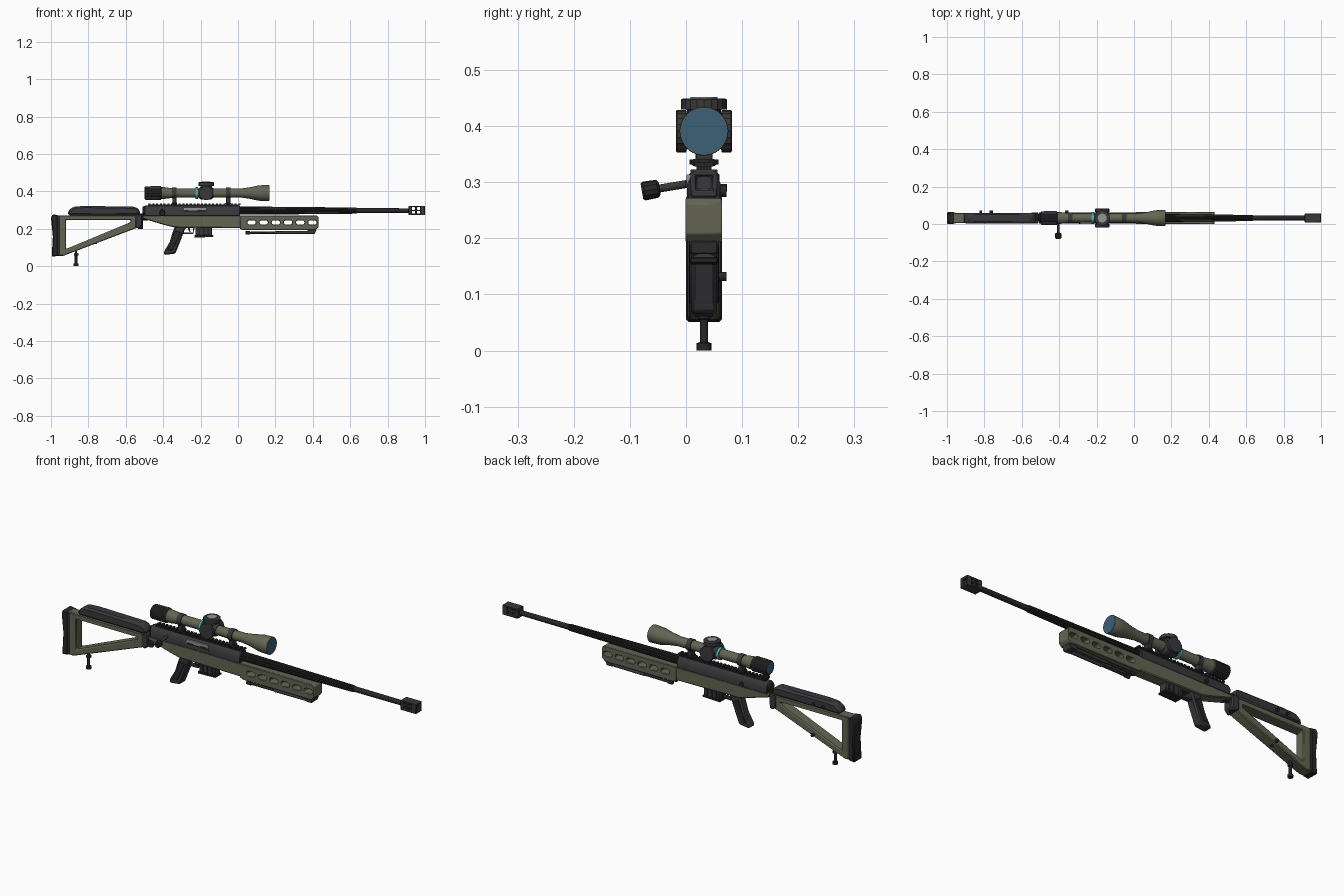
import bpy, bmesh, math
from mathutils import Vector, Matrix

if "Cube" in bpy.data.objects:
    bpy.data.objects.remove(bpy.data.objects["Cube"], do_unlink=True)

YC = 0.032   # centre plane of the body


def material(name, rgb):
    m = bpy.data.materials.new(name)
    m.use_nodes = True
    m.diffuse_color = (*rgb, 1)
    m.node_tree.nodes["Principled BSDF"].inputs["Base Color"].default_value = (*rgb, 1)
    return m


GREEN = material("olive green", (0.125, 0.13, 0.085))
DARK = material("dark grey", (0.04, 0.04, 0.045))
BLACK = material("near black", (0.02, 0.02, 0.022))
STEEL = material("light steel", (0.3, 0.3, 0.31))
GLASS = material("lens blue", (0.045, 0.12, 0.18))
TEAL = material("teal", (0.08, 0.42, 0.42))


def finish(name, bm, mat, bevel=0.0, cutter=None):
    """Turn a bmesh into an object, with optional cut and bevelled edges."""
    bmesh.ops.recalc_face_normals(bm, faces=bm.faces)
    me = bpy.data.meshes.new(name)
    bm.to_mesh(me)
    bm.free()
    ob = bpy.data.objects.new(name, me)
    bpy.context.collection.objects.link(ob)
    if mat:
        me.materials.append(mat)
    if cutter:
        mod = ob.modifiers.new("cut", "BOOLEAN")
        mod.operation, mod.object, mod.solver = "DIFFERENCE", cutter, "EXACT"
        bpy.context.view_layer.update()
        cut = bpy.data.meshes.new_from_object(ob.evaluated_get(bpy.context.evaluated_depsgraph_get()))
        ob.modifiers.clear()
        ob.data = cut
        bpy.data.objects.remove(cutter, do_unlink=True)
    if bevel:
        mod = ob.modifiers.new("bevel", "BEVEL")
        mod.width, mod.segments, mod.limit_method = bevel, 1, "ANGLE"
    ob.data.polygons.foreach_set("use_smooth", [True] * len(ob.data.polygons))
    ob.data.set_sharp_from_angle(angle=math.radians(32))
    return ob


def add_prism(bm, pts, width, yc=YC):
    """Side outline (x, z) pulled across the width."""
    f = bm.faces.new([bm.verts.new((x, yc - width / 2, z)) for x, z in pts])
    new = bmesh.ops.extrude_face_region(bm, geom=[f])["geom"]
    bmesh.ops.translate(bm, vec=(0, width, 0), verts=[v for v in new if isinstance(v, bmesh.types.BMVert)])


def rect(x0, x1, z0, z1):
    return [(x0, z0), (x1, z0), (x1, z1), (x0, z1)]


def prism(name, pts, width, mat, bevel=0.0, yc=YC, cutter=None):
    bm = bmesh.new()
    add_prism(bm, pts, width, yc)
    return finish(name, bm, mat, bevel, cutter)


def cutter_of(outlines, width):
    bm = bmesh.new()
    for pts in outlines:
        add_prism(bm, pts, width)
    ob = finish("cutter", bm, None)
    ob.hide_render = True
    return ob


def lathe(name, prof, mat, start, axis=(1, 0, 0), segs=32, flute=1.0):
    """Profile (distance, radius) spun round an axis; flute dents every other side."""
    bm = bmesh.new()
    rot = Vector(axis).to_track_quat("Z", "Y").to_matrix().to_4x4()
    place = Matrix.Translation(start) @ rot
    rings = []
    for d, r in prof:
        ring = []
        for i in range(segs):
            a = 2 * math.pi * i / segs
            k = r * (flute if i % 2 else 1)
            ring.append(bm.verts.new(place @ Vector((k * math.cos(a), k * math.sin(a), d))))
        rings.append(ring)
    for a, b in zip(rings, rings[1:]):
        for i in range(segs):
            bm.faces.new((a[i], a[i - 1], b[i - 1], b[i]))
    bm.faces.new(rings[0])
    bm.faces.new(rings[-1])
    return finish(name, bm, mat)


def rod(name, a, b, r, mat, segs=16, flute=1.0):
    d = Vector(b) - Vector(a)
    return lathe(name, [(0, r), (d.length, r)], mat, a, d, segs, flute)


# Shoulder stock: open triangular frame, pad, cheek rest, hinge
hole = cutter_of([[(-0.92, 0.092), (-0.92, 0.247), (-0.575, 0.247), (-0.575, 0.235)]], 0.3)
prism("stock_frame", [(-0.97, 0.055), (-0.935, 0.055), (-0.535, 0.207), (-0.515, 0.23),
                      (-0.515, 0.272), (-0.97, 0.272)], 0.054, GREEN, 0.004, cutter=hole)
prism("butt_pad", [(-0.996, 0.05), (-0.962, 0.055), (-0.962, 0.272), (-0.99, 0.278),
                   (-1.0, 0.26), (-0.99, 0.16)], 0.064, BLACK, 0.005)
prism("pad_plate", rect(-0.967, -0.955, 0.058, 0.272), 0.06, DARK, 0.002)
prism("cheek_rest", [(-0.91, 0.272), (-0.91, 0.295), (-0.88, 0.318), (-0.82, 0.322), (-0.55, 0.318),
                     (-0.525, 0.3), (-0.525, 0.272)], 0.056, DARK, 0.009)
for x in (-0.82, -0.765):
    rod("cheek_screw", (x, YC + 0.02, 0.29), (x, 0.073, 0.29), 0.007, BLACK, 12)
prism("stock_hinge", [(-0.55, 0.21), (-0.53, 0.2), (-0.512, 0.22), (-0.512, 0.278), (-0.55, 0.278)],
      0.06, DARK, 0.004)
rod("hinge_pin", (-0.522, 0.045, 0.2), (-0.522, 0.045, 0.282), 0.013, BLACK)
rod("hinge_link", (-0.535, YC, 0.26), (-0.48, YC, 0.26), 0.015, BLACK)
rod("sling_stud", (-0.762, YC + 0.02, 0.132), (-0.762, 0.072, 0.132), 0.008, BLACK, 12)
rod("strut_button", (-0.762, YC, 0.118), (-0.762, YC, 0.135), 0.007, BLACK, 12)

# Rear support peg
lathe("support_peg", [(0, 0.013), (0.013, 0.013), (0.015, 0.007), (0.055, 0.007), (0.057, 0.012),
                      (0.068, 0.012), (0.07, 0.005), (0.082, 0.005)], BLACK, (-0.866, YC, 0), (0, 0, 1), 20)

# Chassis and vented fore-end
prism("chassis", [(-0.51, 0.272), (-0.51, 0.255), (-0.4, 0.222), (-0.34, 0.207), (0.02, 0.203),
                  (0.02, 0.272)], 0.06, GREEN, 0.004)


def slot(x0, x1, z, r):
    arc = [math.pi * (i / 6 - 0.5) for i in range(7)]
    right = [(x1 - r + r * math.cos(a), z + r * math.sin(a)) for a in arc]
    return right + [(x0 + r - r * math.cos(a), z - r * math.sin(a)) for a in arc]


vents = [slot(0.05 + 0.065 * i, 0.095 + 0.065 * i, 0.234, 0.0115) for i in range(6)]
prism("fore_end", [(0.01, 0.2), (0.03, 0.193), (0.415, 0.193), (0.43, 0.208), (0.43, 0.262),
                   (0.42, 0.272), (0.01, 0.272)], 0.065, GREEN, 0.005, cutter=cutter_of(vents, 0.3))

# Folded support legs under the fore-end
for side in (-1, 1):
    y = YC + side * 0.017
    rod("folded_leg", (0.06, y, 0.178), (0.4, y, 0.181), 0.006, BLACK, 12)
    rod("leg_sleeve", (0.2, y, 0.179), (0.4, y, 0.181), 0.008, DARK, 12)
    rod("leg_foot", (0.04, y, 0.178), (0.065, y, 0.178), 0.009, BLACK, 12)
prism("leg_mount", [(0.37, 0.196), (0.375, 0.172), (0.41, 0.172), (0.42, 0.196)], 0.05, DARK, 0.003)

# Receiver: faceted section pulled along the length
bm = bmesh.new()
half = [(0.03, 0.268), (0.03, 0.297), (0.021, 0.316), (0.013, 0.324)]
section = half + [(-y, z) for y, z in reversed(half)]
face = bm.faces.new([bm.verts.new((-0.5, YC + y, z)) for y, z in section])
new = bmesh.ops.extrude_face_region(bm, geom=[face])["geom"]
bmesh.ops.translate(bm, vec=(0.51, 0, 0), verts=[v for v in new if isinstance(v, bmesh.types.BMVert)])
finish("receiver", bm, DARK, 0.003)
lathe("bolt_shroud", [(0, 0.018), (0.008, 0.025), (0.06, 0.025)], BLACK, (-0.51, YC, 0.298), segs=20)
prism("ejection_port", rect(-0.29, -0.17, 0.297, 0.314), 0.008, STEEL, yc=0.0045)
prism("port_lower_edge", [(-0.295, 0.29), (-0.165, 0.29), (-0.175, 0.3), (-0.21, 0.302), (-0.22, 0.297),
                          (-0.285, 0.3)], 0.009, BLACK, yc=0.004)
rod("bolt_release", (-0.36, 0.055, 0.284), (-0.36, 0.072, 0.284), 0.01, BLACK, 12)

# Accessory rail
prism("rail_base", rect(-0.48, 0.008, 0.318, 0.33), 0.026, BLACK)
for i in range(25):
    x = -0.478 + i * 0.02
    prism("rail_tooth", rect(x, x + 0.011, 0.328, 0.336), 0.034, BLACK)

# Bolt handle
rod("bolt_arm", (-0.405, 0.02, 0.3), (-0.405, -0.052, 0.288), 0.007, DARK, 12)
lathe("bolt_knob", [(0, 0.011), (0.004, 0.016), (0.028, 0.017), (0.032, 0.014)], BLACK,
      (-0.405, -0.047, 0.289), (0, -1, -0.17), 24, 0.94)

# Barrel and muzzle brake
lathe("fluted_barrel", [(0, 0.022), (0.05, 0.022), (0.63, 0.0165), (0.64, 0.013)], BLACK,
      (0.0, YC, 0.297), segs=24, flute=0.84)
lathe("barrel_tip", [(0, 0.0135), (0.29, 0.0125)], BLACK, (0.63, YC, 0.297), segs=20)
ports = cutter_of([rect(x, x + 0.017, z, z + 0.015) for x in (0.929, 0.957) for z in (0.281, 0.301)]
                  + [rect(0.984, 1.01, 0.285, 0.312)], 0.03)
for v in ports.data.vertices:      # side ports run right through, the bore stays inside
    if v.co.x < 0.98:
        v.co.y = YC + (v.co.y - YC) * 6
prism("muzzle_brake", rect(0.912, 1.0, 0.273, 0.323), 0.048, DARK, 0.003, cutter=ports)

# Grip, trigger and magazine
prism("pistol_grip", [(-0.335, 0.218), (-0.27, 0.214), (-0.288, 0.19), (-0.302, 0.15), (-0.335, 0.067),
                      (-0.395, 0.06), (-0.398, 0.073), (-0.365, 0.13), (-0.35, 0.18)], 0.046, DARK, 0.007)
prism("grip_panel", [(-0.335, 0.19), (-0.305, 0.18), (-0.35, 0.085), (-0.378, 0.083)], 0.051, BLACK, 0.002)
guard_hole = cutter_of([rect(-0.288, -0.24, 0.18, 0.204)], 0.2)
prism("trigger_guard", [(-0.3, 0.212), (-0.293, 0.173), (-0.24, 0.173), (-0.23, 0.212)], 0.024, DARK,
      cutter=guard_hole)
prism("trigger", [(-0.268, 0.21), (-0.256, 0.21), (-0.258, 0.195), (-0.252, 0.182), (-0.26, 0.184),
                  (-0.266, 0.195)], 0.01, BLACK)
prism("magazine", rect(-0.226, -0.138, 0.16, 0.212), 0.044, DARK, 0.003)
prism("magazine_base", [(-0.232, 0.153), (-0.132, 0.156), (-0.132, 0.166), (-0.232, 0.166)], 0.05, BLACK, 0.002)
for i in range(3):
    x = -0.212 + i * 0.025
    prism("magazine_rib", rect(x, x + 0.01, 0.168, 0.2), 0.049, BLACK)

# Telescopic sight
ZS = 0.391
lathe("sight_tube", [(0, 0.032), (0.035, 0.031), (0.085, 0.024), (0.44, 0.024), (0.49, 0.031),
                     (0.535, 0.041), (0.59, 0.0435), (0.592, 0.0425)], GREEN, (-0.425, YC, ZS), segs=40)
lathe("eyepiece", [(0, 0.032), (0.004, 0.036), (0.085, 0.037), (0.089, 0.033)], DARK,
      (-0.499, YC, ZS), segs=48, flute=0.95)
rod("front_lens", (0.164, YC, ZS), (0.1685, YC, ZS), 0.041, GLASS, 40)
rod("rear_lens", (-0.5, YC, ZS), (-0.495, YC, ZS), 0.029, GLASS, 32)
rod("teal_ring", (-0.226, YC, ZS), (-0.214, YC, ZS), 0.031, TEAL, 32)
lathe("turret_housing", [(0, 0.026), (0.012, 0.034), (0.066, 0.034), (0.078, 0.026)], DARK,
      (-0.21, YC, ZS), segs=24)
lathe("top_turret", [(0, 0.03), (0.038, 0.03), (0.039, 0.041), (0.056, 0.041), (0.058, 0.038)], DARK,
      (-0.17, YC, ZS), (0, 0, 1), 40, 0.96)
rod("turret_cap", (-0.17, YC, 0.448), (-0.17, YC, 0.452), 0.024, STEEL, 32)
for side in (-1, 1):
    lathe("side_turret", [(0, 0.03), (0.03, 0.03), (0.032, 0.038), (0.048, 0.038), (0.05, 0.035)], DARK,
          (-0.17, YC, ZS), (0, side, 0), 40, 0.96)

# Sight mounts
for x in (-0.34, -0.052):
    lathe("mount_ring", [(-0.012, 0.029), (0.012, 0.029)], DARK, (x, YC, ZS), segs=32)
    prism("mount_post", rect(x - 0.011, x + 0.011, 0.332, 0.37), 0.03, DARK, 0.002)
    prism("mount_clamp", rect(x - 0.014, x + 0.014, 0.329, 0.341), 0.044, BLACK, 0.003)
    rod("mount_screw", (x, YC - 0.026, 0.336), (x, YC + 0.026, 0.336), 0.005, BLACK, 10)
